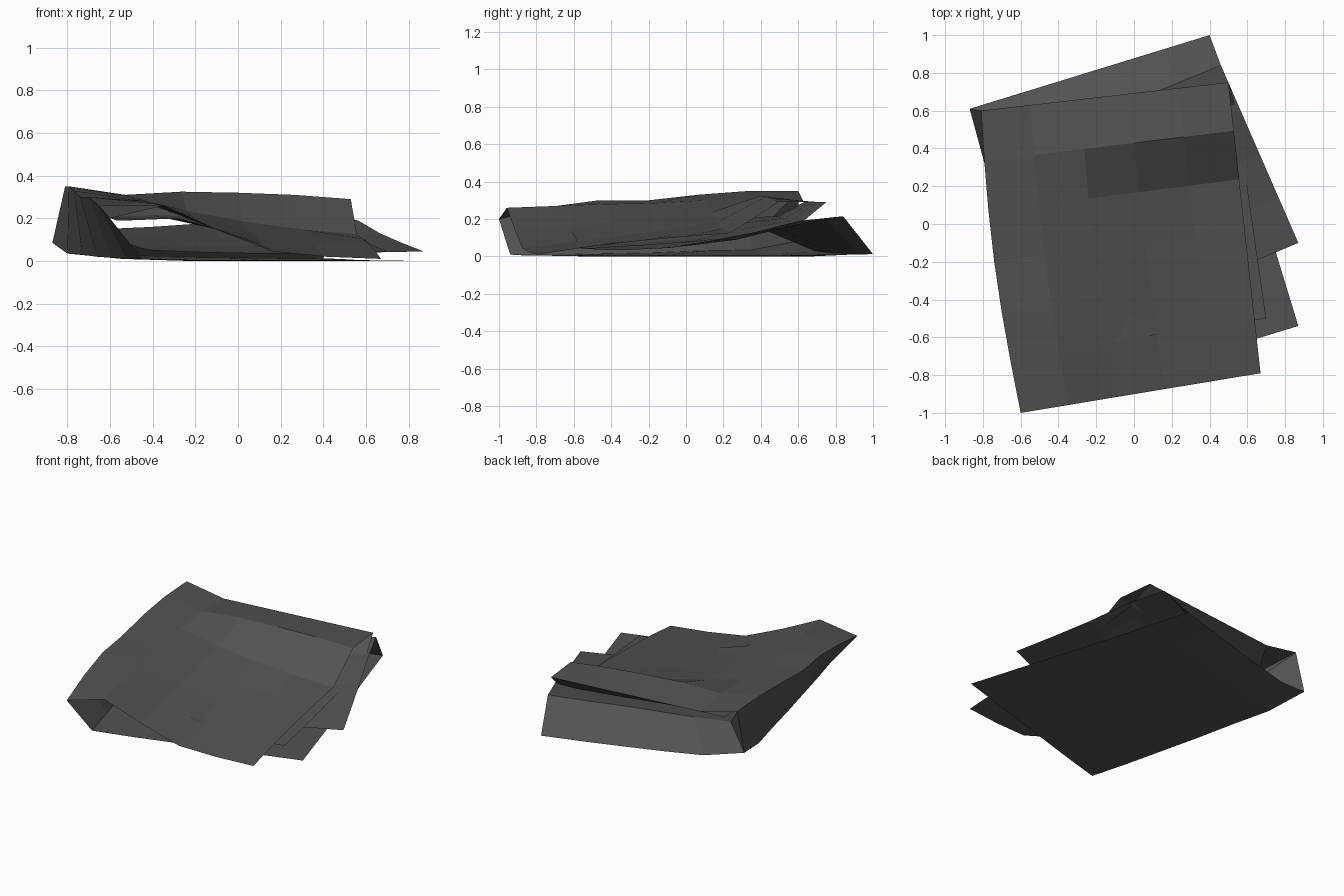
import bpy
import math
from mathutils import Vector

cube = bpy.data.objects.get("Cube")
if cube:
    bpy.data.objects.remove(cube, do_unlink=True)

# One dark grey for the whole folded sheet
grey = (0.085, 0.085, 0.085, 1.0)
material = bpy.data.materials.new("dark_grey_cloth")
material.use_nodes = True
material.diffuse_color = grey
shader = material.node_tree.nodes["Principled BSDF"]
shader.inputs["Base Color"].default_value = grey
shader.inputs["Roughness"].default_value = 0.9


def add_surface(name, rows):
    """Flat-shaded quad strip surface through equal rows of points."""
    width = len(rows[0])
    points = [point for row in rows for point in row]
    faces = []
    for r in range(len(rows) - 1):
        for c in range(width - 1):
            a = r * width + c
            faces.append((a, a + width, a + width + 1, a + 1))
    mesh = bpy.data.meshes.new(name)
    mesh.from_pydata(points, [], faces)
    mesh.materials.append(material)
    mesh.update()
    part = bpy.data.objects.new(name, mesh)
    bpy.context.collection.objects.link(part)
    return part


def sheet_rows(back_left, back_right, front_left, front_right, heights, bow=0.0):
    """Spread a table of heights over four plan corners, back row first."""
    back_left, back_right, front_left, front_right = map(
        Vector, (back_left, back_right, front_left, front_right))
    rows = []
    for r, row in enumerate(heights):
        v = r / (len(heights) - 1)
        left = back_left.lerp(front_left, v)
        right = back_right.lerp(front_right, v)
        left.x -= bow * math.sin(math.pi * v)
        points = []
        for c, z in enumerate(row):
            plan = left.lerp(right, c / (len(row) - 1))
            points.append((plan.x, plan.y, z))
        rows.append(points)
    return rows


def edge(start, end, count):
    """Evenly spaced points between two ends."""
    start, end = Vector(start), Vector(end)
    return [tuple(start.lerp(end, i / (count - 1))) for i in range(count)]


# Top layer: raised back band, high left side, sloping to the right
top_heights = [
    (.35, .29, .29, .29, .29, .29),
    (.35, .31, .325, .32, .31, .29),
    (.33, .30, .235, .185, .15, .125),
    (.30, .285, .21, .14, .115, .105),
    (.30, .28, .18, .11, .085, .08),
    (.26, .27, .16, .075, .05, .05),
    (.20, .26, .145, .045, .02, .01),
]
top = sheet_rows((-.81, .60), (.50, .75), (-.60, -1), (.67, -.79),
                 top_heights, bow=.035)
add_surface("top_layer", top)

# Bottom layer: flat on the ground with its back left corner lifted
bottom_heights = [
    (.085, .03, .02, .015, .012, .012),
    (.035, .01, .005, 0, 0, .01),
    (.03, .01, 0, 0, 0, .005),
    (.02, .01, 0, 0, 0, .005),
    (.015, .005, 0, 0, 0, .005),
    (.01, .005, 0, 0, 0, .005),
    (.01, .005, .005, .005, .005, .005),
]
bottom = sheet_rows((-.87, .61), (.40, 1), (-.45, -.94), (.87, -.54),
                    bottom_heights)
add_surface("bottom_layer", bottom)

# Left fold joining the top and bottom layers
add_surface("left_fold", [[row[0] for row in top], [row[0] for row in bottom]])

# Lower middle layer, turned out to the right
lower_heights = [
    (.15, .16, .175, .19, .20, .215),
    (.11, .12, .13, .14, .15, .19),
    (.08, .07, .07, .08, .09, .13),
    (.06, .05, .045, .05, .06, .085),
    (.05, .04, .035, .035, .04, .045),
]
lower = sheet_rows((-.62, .40), (.46, .84), (-.40, -.63), (.87, -.10),
                   lower_heights)
add_surface("lower_middle_layer", lower)

# Back flap rising from the bottom layer to the lower middle layer
add_surface("back_flap", [lower[0], bottom[0]])
corner = top[0][0]
add_surface("back_corner_fold", [[corner, corner], [lower[0][0], bottom[0][0]]])

# Upper middle layer, tucked under the back edge of the top layer
upper_heights = [
    (.21, .215, .205, .19, .18, .175),
    (.20, .205, .17, .14, .11, .11),
    (.19, .20, .15, .09, .08, .08),
    (.19, .20, .14, .07, .06, .06),
    (.19, .20, .13, .06, .04, .045),
]
upper = sheet_rows((-.62, .47), (.54, .61), (-.52, -.68), (.70, -.50),
                   upper_heights)
add_surface("upper_middle_layer", upper)

# Back fold joining the top layer to the upper middle layer
add_surface("back_fold", [edge(top[0][1], top[0][-1], len(upper[0])), upper[0]])
